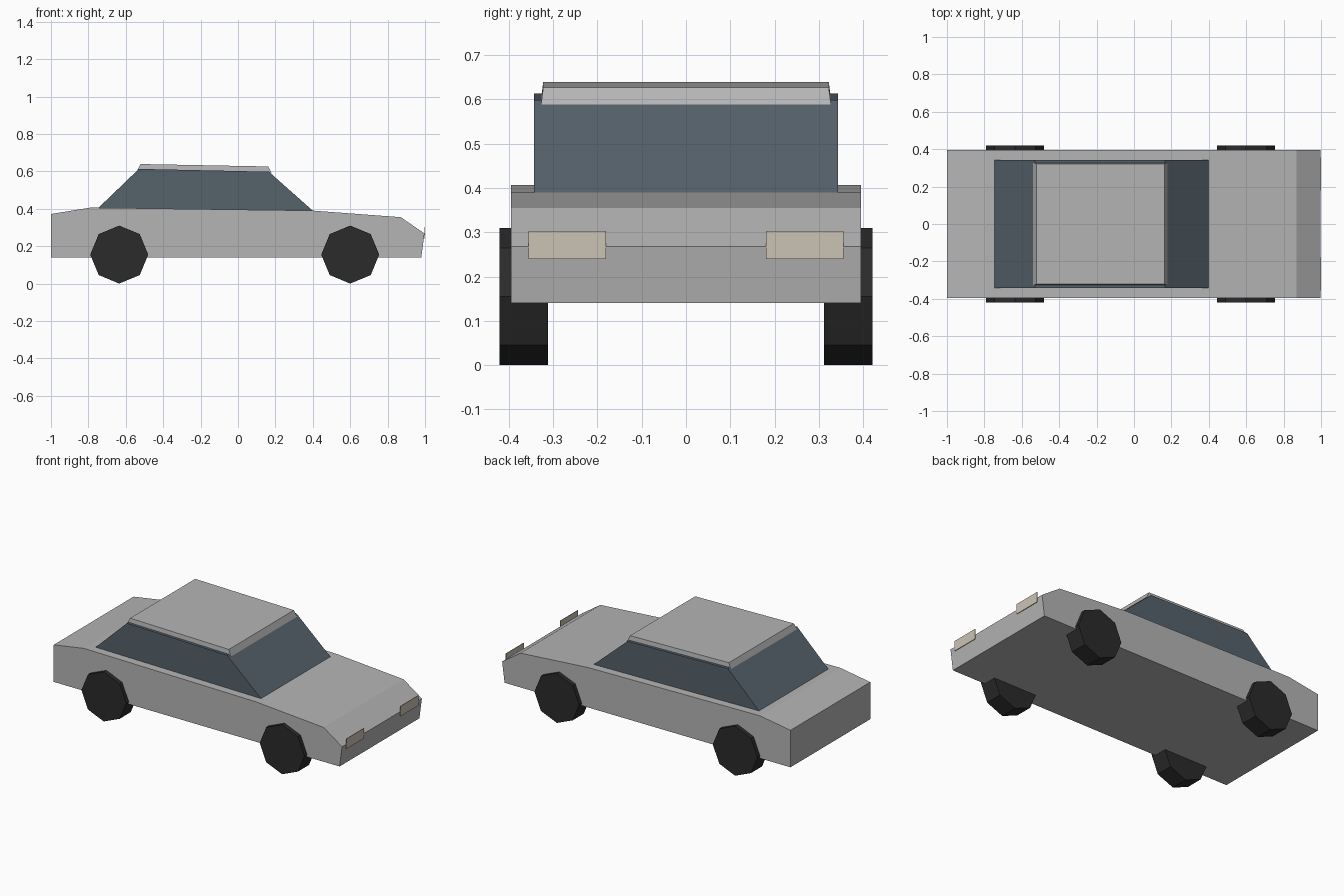
import bpy
import bmesh
import math

if "Cube" in bpy.data.objects:
    bpy.data.objects.remove(bpy.data.objects["Cube"])


def material(name, color):
    m = bpy.data.materials.new(name)
    m.diffuse_color = (*color, 1.0)
    m.use_nodes = True
    m.node_tree.nodes["Principled BSDF"].inputs["Base Color"].default_value = m.diffuse_color
    return m


PAINT = material("grey paint", (0.46, 0.46, 0.46))
GLASS = material("tinted glass", (0.092, 0.122, 0.148))
RUBBER = material("black rubber", (0.024, 0.024, 0.024))
LAMP = material("lamp cream", (0.60, 0.55, 0.46))


def finish(name, bm, mat):
    bmesh.ops.recalc_face_normals(bm, faces=bm.faces)
    mesh = bpy.data.meshes.new(name)
    bm.to_mesh(mesh)
    bm.free()
    mesh.materials.append(mat)
    obj = bpy.data.objects.new(name, mesh)
    bpy.context.collection.objects.link(obj)
    return obj


def extrude_profile(name, profile, y0, y1, mat):
    """Extrude an (x, z) outline across the width from y0 to y1."""
    bm = bmesh.new()
    face = bm.faces.new([bm.verts.new((x, y0, z)) for x, z in profile])
    new = bmesh.ops.extrude_face_region(bm, geom=[face])["geom"]
    verts = [v for v in new if isinstance(v, bmesh.types.BMVert)]
    bmesh.ops.translate(bm, verts=verts, vec=(0, y1 - y0, 0))
    return finish(name, bm, mat)


# Lower body with sloped nose and tail
extrude_profile("body", [(-1, 0.14), (0.98, 0.14), (0.997, 0.268), (0.87, 0.355),
                         (0.4, 0.39), (-0.79, 0.406), (-1, 0.372)],
                -0.395, 0.395, PAINT)

# Glass cabin, its foot sunk slightly into the body
extrude_profile("cabin", [(-0.767, 0.385), (0.422, 0.37), (0.165, 0.598), (-0.53, 0.613)],
                -0.343, 0.343, GLASS)

# Roof panel, slightly narrower at the top
roof = extrude_profile("roof", [(-0.54, 0.602), (0.18, 0.588), (0.162, 0.626), (-0.522, 0.639)],
                       -0.327, 0.327, PAINT)
for v in roof.data.vertices:
    if v.co.z > 0.615:
        v.co.y *= 0.985

for side, label in ((-1, "right"), (1, "left")):
    # Headlight plates
    extrude_profile("headlight_" + label,
                    [(0.996, 0.24), (1.0, 0.24), (1.0, 0.303), (0.996, 0.303)],
                    side * 0.18, side * 0.355, LAMP)
    # Eight-sided wheels
    for x, end in ((0.6, "front"), (-0.635, "rear")):
        outline = [(x + 0.155 * math.cos(i * math.pi / 4),
                    0.155 + 0.155 * math.sin(i * math.pi / 4)) for i in range(8)]
        extrude_profile(f"{end}_{label}_wheel", outline, side * 0.311, side * 0.421, RUBBER)
